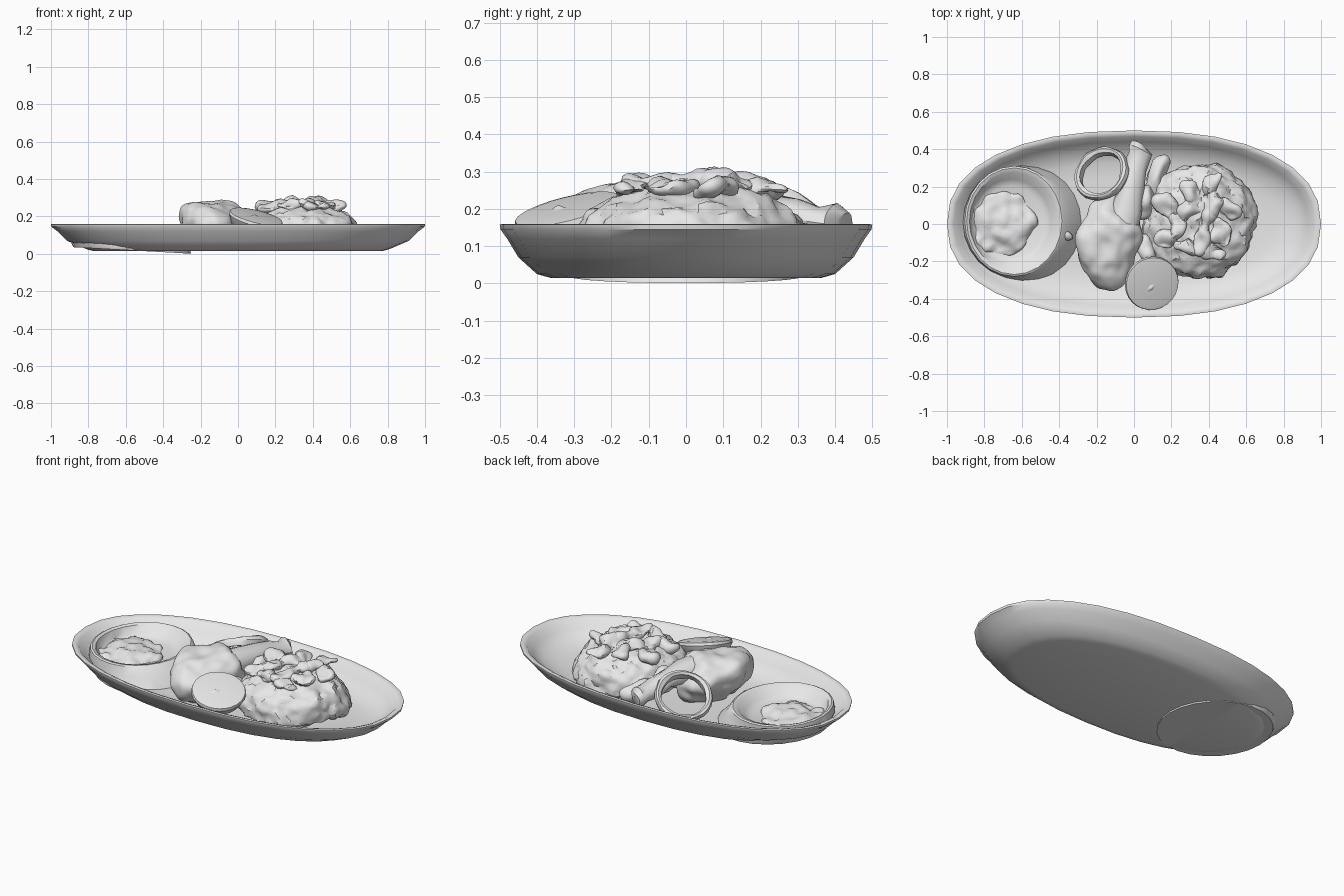
import bpy, bmesh, math, random
from mathutils import Vector, Matrix, noise

if "Cube" in bpy.data.objects:
    bpy.data.objects.remove(bpy.data.objects["Cube"])

random.seed(4)
grey = bpy.data.materials.new("plain light grey")
grey.diffuse_color = (0.8, 0.8, 0.8, 1)
grey.use_nodes = True
grey.node_tree.nodes["Principled BSDF"].inputs["Base Color"].default_value = grey.diffuse_color


def finish(bm, name, angle=40):
    bmesh.ops.recalc_face_normals(bm, faces=bm.faces)
    me = bpy.data.meshes.new(name)
    bm.to_mesh(me)
    bm.free()
    ob = bpy.data.objects.new(name, me)
    bpy.context.collection.objects.link(ob)
    me.materials.append(grey)
    bpy.ops.object.select_all(action='DESELECT')
    ob.select_set(True)
    bpy.context.view_layer.objects.active = ob
    bpy.ops.object.shade_smooth_by_angle(angle=math.radians(angle))
    return ob


def loft(name, rings, n=36, power=2.0, angle=40):
    """rings: (cx, cy, z, rx, ry, slope in x); both ends are capped."""
    bm = bmesh.new()
    loops = []
    for cx, cy, z, rx, ry, slope in rings:
        loop = []
        for i in range(n):
            a = 2 * math.pi * i / n
            c, s = math.cos(a), math.sin(a)
            x = math.copysign(abs(c) ** (2 / power), c) * rx
            y = math.copysign(abs(s) ** (2 / power), s) * ry
            loop.append(bm.verts.new((cx + x, cy + y, z + slope * x)))
        loops.append(loop)
    for a, b in zip(loops, loops[1:]):
        for i in range(n):
            j = (i + 1) % n
            bm.faces.new((a[i], a[j], b[j], b[i]))
    bm.faces.new(loops[0])
    bm.faces.new(loops[-1])
    return finish(bm, name, angle)


def roughen(bm, amount, freq, seed):
    bm.normal_update()
    off = Vector((seed * 3.7, seed * 1.3, seed))
    moves = [(v, v.normal * noise.noise(v.co * freq + off) * amount) for v in bm.verts]
    for v, d in moves:
        v.co += d


def rest(bm, floor=.03):
    """Keep food above the underside of the plate."""
    for v in bm.verts:
        v.co.z = max(v.co.z, floor)


def lump(bm, loc, size, rot=0.0, sub=4):
    m = Matrix.Translation(loc) @ Matrix.Rotation(rot, 4, 'Z') @ Matrix.Diagonal((*size, 1))
    return bmesh.ops.create_icosphere(bm, subdivisions=sub, radius=1, matrix=m)["verts"]


# Oval plate
plate = [(.77, .36, .014), (.81, .40, .025), (.915, .45, .07), (.965, .48, .12),
         (.998, .498, .145), (1, .5, .158), (.985, .488, .16), (.965, .468, .152),
         (.93, .44, .11), (.87, .39, .068), (.76, .33, .045), (.6, .25, .04)]
loft("oval_plate", [(0, 0, z, x, y, 0) for x, y, z in plate], n=32, power=2.3)

# Sauce bowl whose tilted base shows under the plate
loft("sauce_bowl", [(-.565, 0, .018, .315, .31, -.055), (-.57, 0, .03, .315, .315, -.05),
                    (-.625, .01, .10, .29, .30, -.03), (-.64, .015, .145, .265, .295, 0),
                    (-.64, .015, .15, .255, .285, 0), (-.645, .015, .143, .235, .26, 0),
                    (-.655, .015, .10, .21, .225, 0), (-.66, .01, .085, .18, .19, 0)], n=24)

# Lumpy sauce
bm = bmesh.new()
lump(bm, (-.70, .0, .085), (.165, .17, .038))
roughen(bm, .025, 11, 2)
roughen(bm, .02, 22, 7)
rest(bm, .06)
finish(bm, "sauce", 60)

# Roast drumstick: one body with tapering leg
bm = bmesh.new()
for v in lump(bm, (-.135, -.09, .15), (.165, .24, .138), 0.0, 5):
    t = max(0, v.co.y + .05)
    v.co.x += t * .15
roughen(bm, .04, 7, 5)
roughen(bm, .012, 16, 9)
rest(bm)
finish(bm, "drumstick_meat", 45)

bm = bmesh.new()
path = [((-.07, -.06, .20), .085), ((-.03, .08, .20), .08), ((-.01, .2, .19), .062),
        ((.005, .3, .175), .05), ((.025, .36, .165), .06), ((.04, .40, .16), .07),
        ((.03, .425, .155), .04)]
prev = None
for p, r in path:
    ring = [bm.verts.new((p[0] + r * math.cos(k * math.pi / 7), p[1] - .4 * r * math.cos(k * math.pi / 7),
                          p[2] + .8 * r * math.sin(k * math.pi / 7))) for k in range(14)]
    if prev:
        for k in range(14):
            bm.faces.new((prev[k], prev[(k + 1) % 14], ring[(k + 1) % 14], ring[k]))
    else:
        bm.faces.new(ring)
    prev = ring
bm.faces.new(prev)
roughen(bm, .025, 12, 3)
finish(bm, "drumstick_leg")

# Rice mound: flattened dome
bm = bmesh.new()
for v in lump(bm, (0, 0, 0), (1, 1, 1), 0, 5):
    r = math.hypot(v.co.x, v.co.y)
    h = math.copysign(abs(v.co.z) ** .8, v.co.z)
    k = 1 + .08 * r * (1 - r)
    v.co = (.35 + v.co.x * .298 * k, .015 + v.co.y * .308 * k, .07 + h * (.195 if h > 0 else .03))
roughen(bm, .025, 9, 1)
roughen(bm, .018, 26, 6)
rest(bm)
finish(bm, "rice_mound", 35)

# Broad chunks lying on the rice
bm = bmesh.new()
for i in range(13):
    a = i * 2.4
    r = .03 + .17 * math.sqrt(i / 13)
    x, y = .35 + r * math.cos(a), .02 + r * 1.05 * math.sin(a)
    z = .277 - 1.3 * max(0, r - .06) ** 2
    m = (Matrix.Translation((x, y, z - .008)) @ Matrix.Rotation(random.uniform(0, 6), 4, 'Z')
         @ Matrix.Rotation(random.uniform(-.35, .35), 4, 'X')
         @ Matrix.Diagonal((random.uniform(.06, .09), random.uniform(.04, .055), .024, 1)))
    bmesh.ops.create_icosphere(bm, subdivisions=3, radius=1, matrix=m)
roughen(bm, .04, 16, 8)
finish(bm, "rice_chunks", 35)

# Garnish strip and small bits between leg and rice
bm = bmesh.new()
lump(bm, (.12, .25, .12), (.05, .13, .06), -.35, 3)
lump(bm, (.06, .12, .15), (.05, .1, .06), -.2, 3)
lump(bm, (.07, -.14, .13), (.05, .08, .06), .3, 3)
lump(bm, (-.37, -.06, .10), (.045, .018, .018), -.3, 2)
roughen(bm, .025, 16, 4)
rest(bm)
finish(bm, "garnish_bits")

# Onion ring leaning on the drumstick
bm = bmesh.new()
tilt = Vector((-.42, .42, .8)).normalized().to_track_quat('Z', 'Y').to_matrix().to_4x4()
place = Matrix.Translation((-.172, .268, .165)) @ tilt
section = [(.146, -.025), (.155, 0), (.15, .02), (.138, .026), (.122, .015), (.122, -.025)]
n = 26
grid = [[bm.verts.new(place @ Vector((r * math.cos(2 * math.pi * i / n),
                                      r * math.sin(2 * math.pi * i / n), z)))
         for r, z in section] for i in range(n)]
for i in range(n):
    for j in range(6):
        k, l = (i + 1) % n, (j + 1) % 6
        bm.faces.new((grid[i][j], grid[k][j], grid[k][l], grid[i][l]))
roughen(bm, .012, 14, 2)
finish(bm, "onion_ring")

# Half citrus fruit, cut face tilted to the front right
lemon = loft("citrus_half", [(0, 0, -.115, .03, .03, 0), (0, 0, -.10, .075, .075, 0),
                             (0, 0, -.06, .125, .125, 0), (0, 0, -.015, .147, .147, 0),
                             (0, 0, 0, .143, .143, 0), (0, 0, .004, .12, .12, 0)], n=26)
nub = loft("citrus_nub", [(-.02, -.01, 0, .035, .018, 0), (-.02, -.01, .012, .006, .004, 0)], n=10)
lean = Vector((.24, -.25, 1)).normalized().to_track_quat('Z', 'Y').to_matrix().to_4x4()
for ob in (lemon, nub):
    ob.matrix_world = Matrix.Translation((.098, -.32, .20)) @ lean
